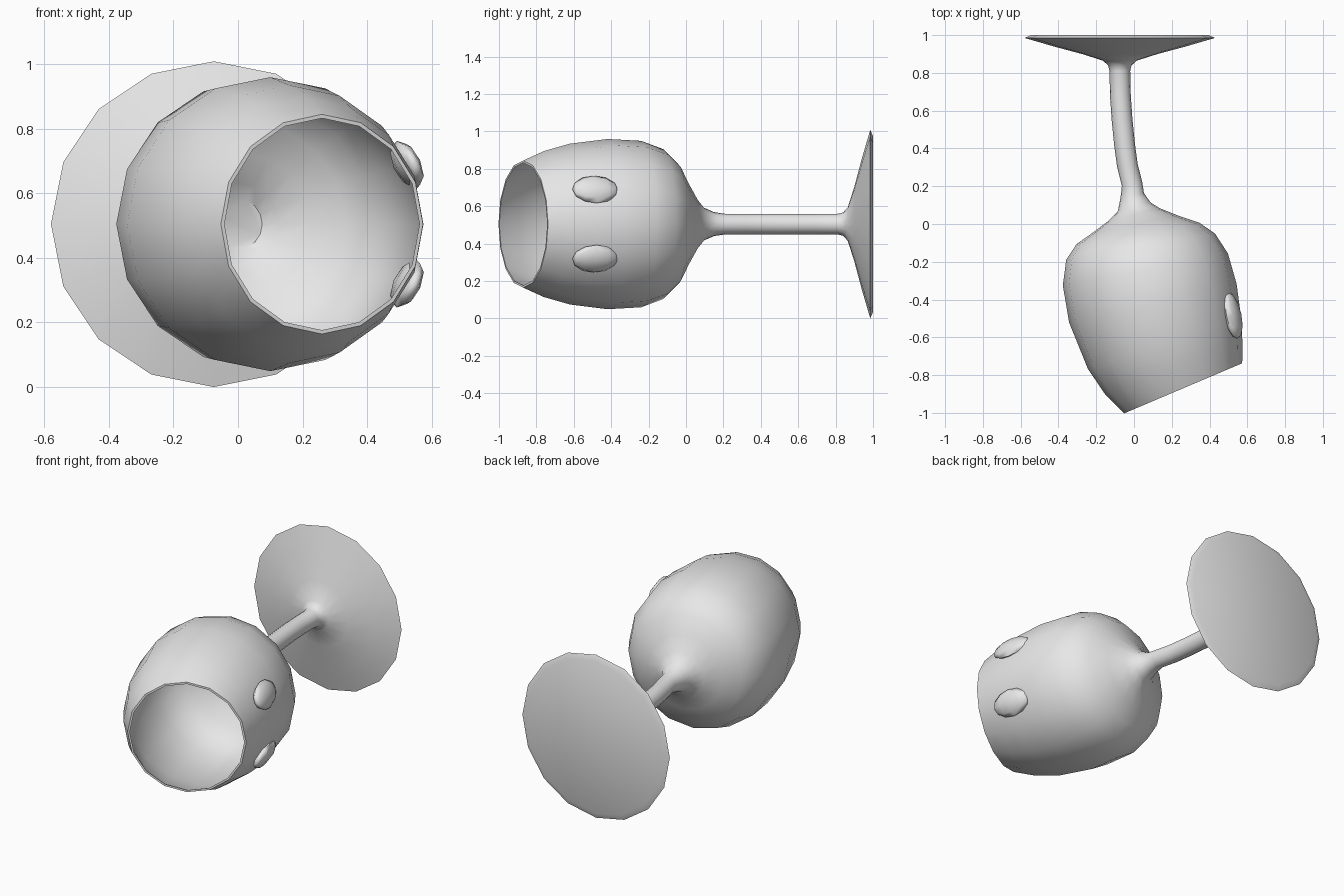
import bpy, bmesh, math
from math import sin, cos, radians
from mathutils import Euler, Matrix, Vector

old = bpy.data.objects.get("Cube")
if old:
    bpy.data.objects.remove(old, do_unlink=True)

SIDES = 16
AXIS_Z = 0.504
WALL = 0.012

grey = bpy.data.materials.new("plain grey")
grey.use_nodes = True
colour = (0.8, 0.8, 0.8, 1)
grey.diffuse_color = colour
grey.node_tree.nodes["Principled BSDF"].inputs["Base Color"].default_value = colour


def finish(name, bm, angle):
    """Turn a bmesh into a smooth shaded grey object."""
    bmesh.ops.recalc_face_normals(bm, faces=bm.faces)
    mesh = bpy.data.meshes.new(name)
    bm.to_mesh(mesh)
    bm.free()
    mesh.materials.append(grey)
    obj = bpy.data.objects.new(name, mesh)
    bpy.context.collection.objects.link(obj)
    bpy.ops.object.select_all(action='DESELECT')
    obj.select_set(True)
    bpy.context.view_layer.objects.active = obj
    bpy.ops.object.shade_smooth_by_angle(angle=radians(angle))
    return obj


def add_ring(bm, x, y, radius, tilt):
    """Circle of vertices around the bent axis, tilted about z."""
    across = Vector((cos(radians(tilt)), sin(radians(tilt)), 0))
    centre = Vector((x, y, AXIS_Z))
    ring = []
    for i in range(SIDES):
        a = math.tau * i / SIDES
        ring.append(bm.verts.new(centre + across * radius * cos(a)
                                 + Vector((0, 0, radius * sin(a)))))
    return ring


def bridge(bm, rings):
    for a, b in zip(rings, rings[1:]):
        for i in range(SIDES):
            j = (i + 1) % SIDES
            bm.faces.new((a[i], a[j], b[j], b[i]))


# Bowl sections from the rim to the stem: x, y, radius, tilt
bowl = [
    (.26, -.87, .34, 23), (.21, -.76, .39, 21), (.16, -.62, .43, 20),
    (.1, -.42, .455, 13), (.06, -.24, .445, 11), (.035, -.12, .4, 10),
    (.02, -.05, .33, 10), (.01, 0, .23, 11), (0, .05, .14, 14),
    (0, .09, .09, 16),
]
# Curved stem: x, y, tilt
stem = [(-.01, .21, 10), (-.035, .31, 8), (-.05, .42, 7),
        (-.063, .55, 5), (-.072, .68, 3), (-.075, .81, 0)]
# Foot sections: y, radius
foot = [(.84, .062), (.865, .09), (.9, .2), (.94, .35), (.985, .504), (1, .47)]

# Whole glass as one skin: inner bowl, rim, outer bowl, stem and foot
bm = bmesh.new()
inner = [add_ring(bm, x, y - (WALL if r < .41 and i > 4 else 0), r - WALL, t)
         for i, (x, y, r, t) in enumerate(bowl)]
outer = [add_ring(bm, *section) for section in bowl]
outer.append(add_ring(bm, -.01, .15, .064, 14))
outer += [add_ring(bm, x, y, .055, t) for x, y, t in stem]
outer += [add_ring(bm, -.075, y, r, 0) for y, r in foot]
bridge(bm, inner[::-1] + outer)
bm.faces.new(inner[-1])
bm.faces.new(outer[-1])
finish("goblet", bm, 42)

# Two flattened oval studs on the left side of the bowl
for side, name in ((1, "upper_stud"), (-1, "lower_stud")):
    bm = bmesh.new()
    bmesh.ops.create_uvsphere(bm, u_segments=8, v_segments=6, radius=1)
    bmesh.ops.rotate(bm, verts=bm.verts, matrix=Matrix.Rotation(radians(90), 3, 'X'))
    bmesh.ops.scale(bm, verts=bm.verts, vec=(.036, .125, .08))
    turn = Euler((0, radians(-24 * side), radians(12))).to_matrix()
    bmesh.ops.rotate(bm, verts=bm.verts, matrix=turn)
    bmesh.ops.translate(bm, verts=bm.verts, vec=(.523, -.485, AXIS_Z + side * .185))
    finish(name, bm, 80)
